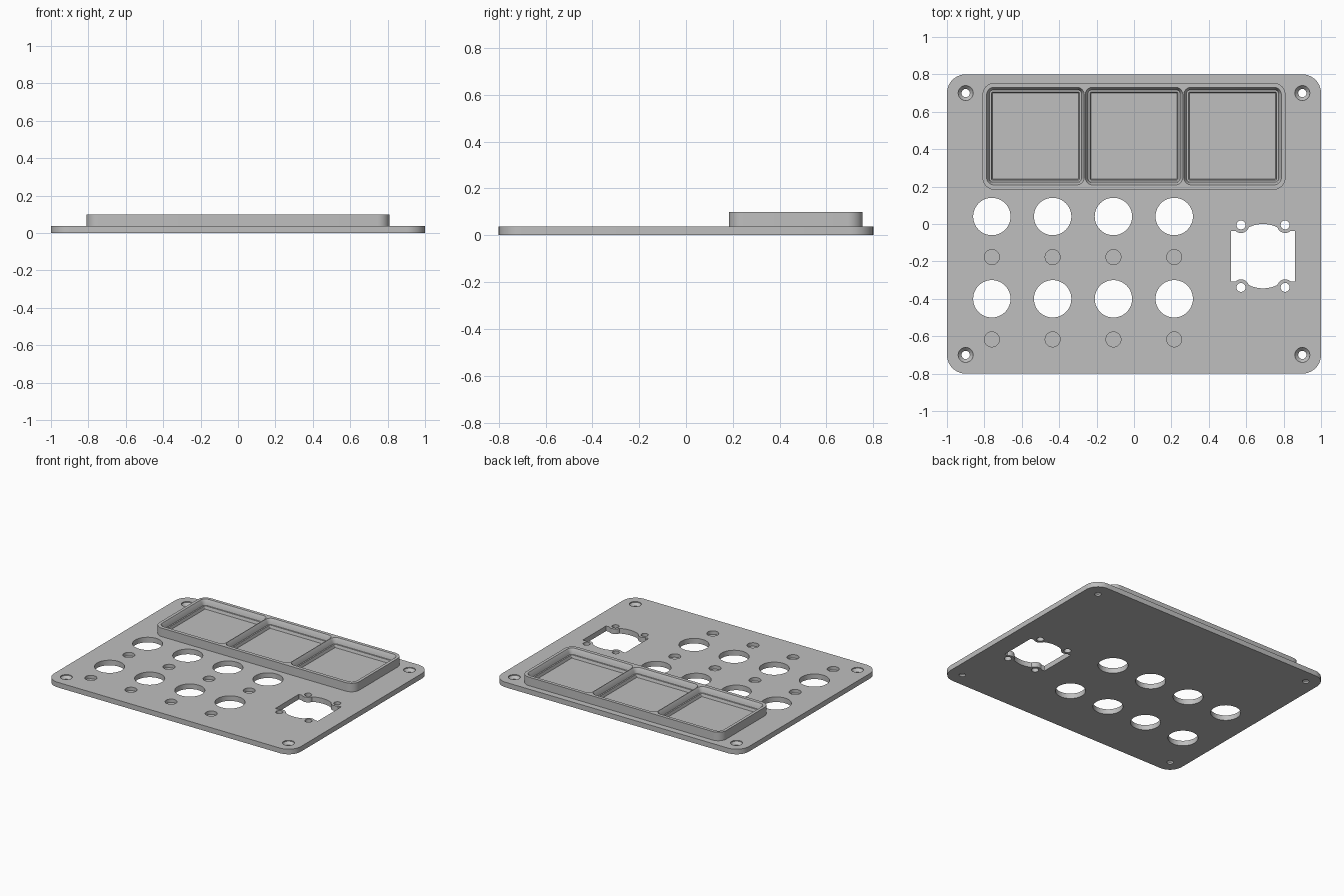
import bpy, bmesh, math

old = bpy.data.objects.get("Cube")
if old:
    bpy.data.objects.remove(old, do_unlink=True)

PLATE_TOP, FRAME_TOP = 0.0375, 0.1

gray = bpy.data.materials.new("panel gray")
gray.use_nodes = True
color = (0.52, 0.52, 0.52, 1)
gray.diffuse_color = color
gray.node_tree.nodes["Principled BSDF"].inputs["Base Color"].default_value = color


def rounded(cx, cy, hx, hy, r, seg=10):
    """Outline of a rectangle with rounded corners, counterclockwise."""
    pts = []
    for k, (sx, sy) in enumerate([(1, 1), (-1, 1), (-1, -1), (1, -1)]):
        for i in range(seg + 1):
            a = (k + i / seg) * math.pi / 2
            pts.append((cx + sx * (hx - r) + r * math.cos(a),
                        cy + sy * (hy - r) + r * math.sin(a)))
    return pts


def circle(cx, cy, r, seg=48):
    return [(cx + r * math.cos(2 * math.pi * i / seg),
             cy + r * math.sin(2 * math.pi * i / seg)) for i in range(seg)]


def loft(name, layers):
    """Solid through a stack of (outline, z) layers with equal point counts."""
    bm = bmesh.new()
    rings = [[bm.verts.new((x, y, z)) for x, y in pts] for pts, z in layers]
    bm.faces.new(rings[0][::-1])
    bm.faces.new(rings[-1])
    n = len(rings[0])
    for lo, hi in zip(rings, rings[1:]):
        for i in range(n):
            j = (i + 1) % n
            bm.faces.new((lo[i], lo[j], hi[j], hi[i]))
    mesh = bpy.data.meshes.new(name)
    bm.to_mesh(mesh)
    bm.free()
    mesh.materials.append(gray)
    ob = bpy.data.objects.new(name, mesh)
    bpy.context.collection.objects.link(ob)
    return ob


def boolean(target, tool, operation="DIFFERENCE"):
    """Apply a boolean and discard the tool."""
    bpy.context.view_layer.objects.active = target
    mod = target.modifiers.new("cut", "BOOLEAN")
    mod.operation, mod.solver, mod.object = operation, "EXACT", tool
    bpy.ops.object.modifier_apply(modifier=mod.name)
    bpy.data.objects.remove(tool, do_unlink=True)


def drill(target, cx, cy, r, bottom=-0.1):
    boolean(target, loft("drill", [(circle(cx, cy, r), bottom), (circle(cx, cy, r), 0.2)]))


# Base plate
base = rounded(0, 0, 1, 0.8, 0.1)
panel = loft("base_plate", [(base, 0), (base, PLATE_TOP)])

# Large through holes and shallow blind holes
for x in (-0.76, -0.435, -0.11, 0.215):
    for y in (0.04, -0.4):
        drill(panel, x, y, 0.1)
        drill(panel, x, y - 0.217, 0.04, 0.0125)

# Countersunk corner screw holes
for x in (-0.9, 0.9):
    for y in (-0.7, 0.7):
        sink = [(0.022, -0.1), (0.022, 0.012), (0.04, 0.031), (0.04, 0.1)]
        boolean(panel, loft("countersink", [(circle(x, y, r), z) for r, z in sink]))

# Control cutout: rectangle plus disc, with rounded screw tabs kept at the corners
cx, cy = 0.69, -0.172
tabs = [(cx + sx * 0.118, cy + sy * 0.167) for sx in (-1, 1) for sy in (-1, 1)]
box = rounded(cx, cy, 0.172, 0.135, 0.004)
disc = circle(cx, cy, 0.172, 96)
cutter = loft("cutout", [(box, -0.1), (box, 0.2)])
boolean(cutter, loft("disc", [(disc, -0.1), (disc, 0.2)]), "UNION")
for x, y in tabs:
    drill(cutter, x, y, 0.043, -0.2)
boolean(panel, cutter)
for x, y in tabs:
    drill(panel, x, y, 0.024)

# Raised frame with three stepped pockets
outer = rounded(0, 0.469, 0.81, 0.286, 0.065)
frame = loft("display_frame", [(outer, PLATE_TOP - 0.005), (outer, FRAME_TOP)])
steps = [(0.23, 0.004, 0.039), (0.236, 0.008, 0.06), (0.246, 0.02, 0.06),
         (0.252, 0.03, 0.085), (0.261, 0.04, FRAME_TOP), (0.261, 0.04, 0.2)]
for x in (-0.527, 0, 0.527):
    boolean(frame, loft("pocket", [(rounded(x, 0.47, h, h, r), z) for h, r, z in steps]))

# Smooth curved walls, keep the edges sharp
for ob in (panel, frame):
    bpy.ops.object.select_all(action="DESELECT")
    ob.select_set(True)
    bpy.context.view_layer.objects.active = ob
    bpy.ops.object.shade_smooth_by_angle(angle=math.radians(25))
